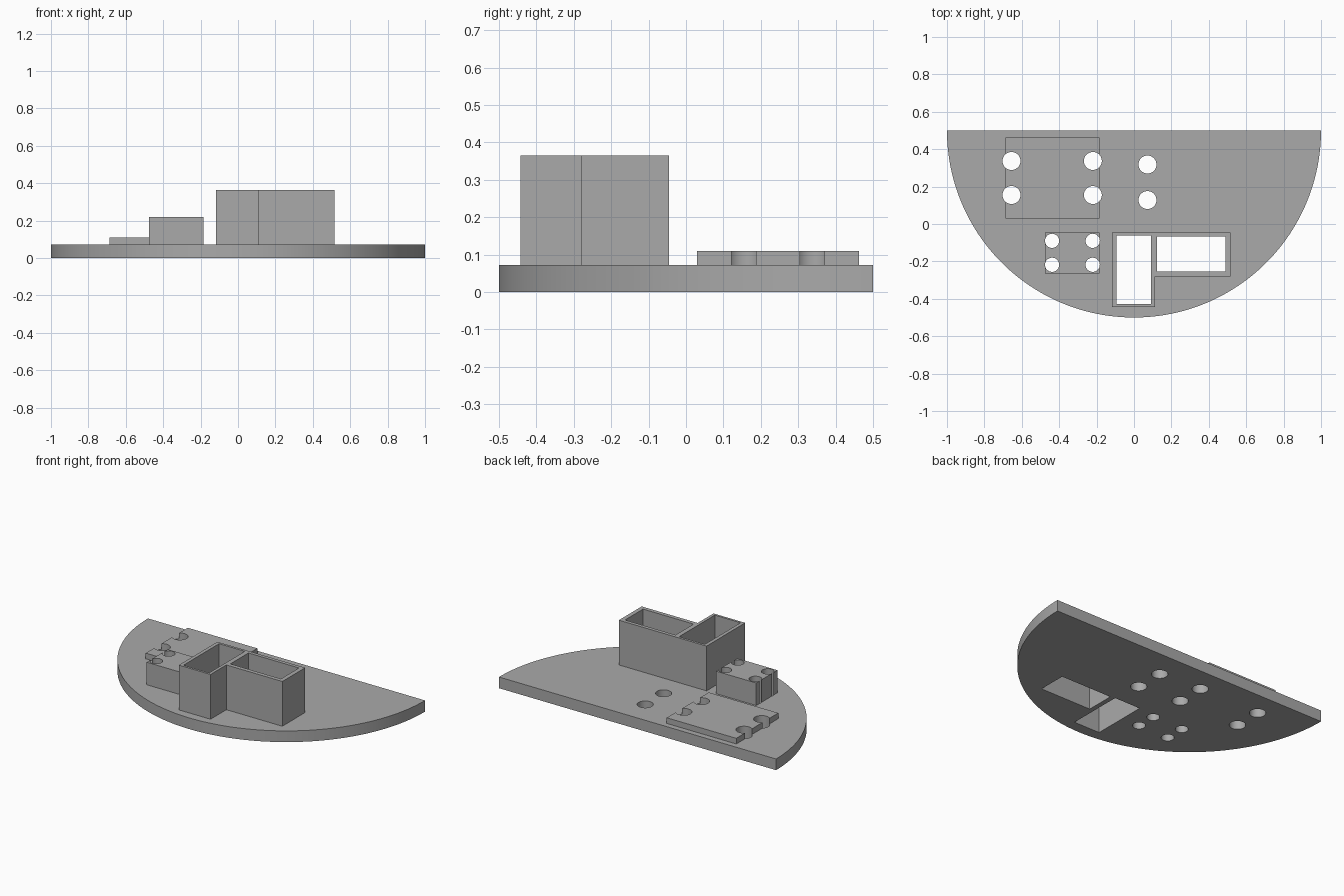
import bpy
import bmesh
import math

cube = bpy.data.objects.get("Cube")
if cube:
    bpy.data.objects.remove(cube, do_unlink=True)

grey = bpy.data.materials.new("plain grey")
grey.use_nodes = True
GREY = (0.4, 0.4, 0.4, 1)
grey.diffuse_color = GREY
grey.node_tree.nodes["Principled BSDF"].inputs["Base Color"].default_value = GREY

PLATE_TOP = 0.073


def prism(name, outline, z0, z1):
    """Extrude a flat outline from z0 up to z1."""
    bm = bmesh.new()
    base = bm.faces.new([bm.verts.new((x, y, z0)) for x, y in outline])
    top = bmesh.ops.extrude_face_region(bm, geom=[base])["geom"]
    verts = [v for v in top if isinstance(v, bmesh.types.BMVert)]
    bmesh.ops.translate(bm, verts=verts, vec=(0, 0, z1 - z0))
    bmesh.ops.recalc_face_normals(bm, faces=bm.faces)
    mesh = bpy.data.meshes.new(name)
    bm.to_mesh(mesh)
    bm.free()
    mesh.materials.append(grey)
    obj = bpy.data.objects.new(name, mesh)
    bpy.context.collection.objects.link(obj)
    return obj


def rect(x0, x1, y0, y1):
    return [(x0, y0), (x1, y0), (x1, y1), (x0, y1)]


def arc(cx, cy, r, start, end, steps):
    return [(cx + r * math.cos(start + (end - start) * i / steps),
             cy + r * math.sin(start + (end - start) * i / steps))
            for i in range(steps + 1)]


def drill(x, y, r):
    return prism("drill_cutter", arc(x, y, r, 0, math.tau, 40)[:-1], -0.1, 0.6)


# Half-round base plate, flat edge at the back
base_plate = prism("base_plate", arc(0, 0.5, 1, math.pi, math.tau, 96), 0, PLATE_TOP)

# Raised mounting pads
low_pad = prism("low_pad", rect(-0.687, -0.185, 0.03, 0.463), PLATE_TOP, 0.11)
tall_pad = prism("tall_pad", rect(-0.475, -0.185, -0.264, -0.045), PLATE_TOP, 0.22)

# L-shaped double socket
socket_walls = prism("socket_walls", [
    (-0.117, -0.443), (0.112, -0.443), (0.112, -0.28),
    (0.516, -0.28), (0.516, -0.045), (-0.117, -0.045)], PLATE_TOP, 0.365)

# Through holes and socket openings
low_pad_drills = [drill(x, y, 0.048) for x in (-0.655, -0.22) for y in (0.155, 0.337)]
tall_pad_drills = [drill(x, y, 0.038) for x in (-0.438, -0.221) for y in (-0.218, -0.09)]
loose_drills = [drill(0.072, y, 0.048) for y in (0.128, 0.318)]
socket_cutters = [
    prism("socket_cutter", rect(-0.094, 0.092, -0.428, -0.061), -0.1, 0.6),
    prism("socket_cutter", rect(0.123, 0.488, -0.254, -0.068), -0.1, 0.6)]
all_cutters = low_pad_drills + tall_pad_drills + loose_drills + socket_cutters

for part, cutters in ((base_plate, all_cutters), (low_pad, low_pad_drills),
                      (tall_pad, tall_pad_drills), (socket_walls, socket_cutters)):
    for cutter in cutters:
        mod = part.modifiers.new("cut", "BOOLEAN")
        mod.operation = "DIFFERENCE"
        mod.solver = "EXACT"
        mod.object = cutter
    bpy.context.view_layer.update()
    cut = bpy.data.meshes.new_from_object(
        part.evaluated_get(bpy.context.evaluated_depsgraph_get()))
    part.modifiers.clear()
    part.data = cut

for cutter in all_cutters:
    bpy.data.objects.remove(cutter, do_unlink=True)

# Smooth the curved walls, keep the edges crisp
bpy.ops.object.select_all(action="DESELECT")
for part in (base_plate, low_pad, tall_pad, socket_walls):
    part.select_set(True)
bpy.context.view_layer.objects.active = base_plate
bpy.ops.object.shade_smooth_by_angle(angle=math.radians(30))
